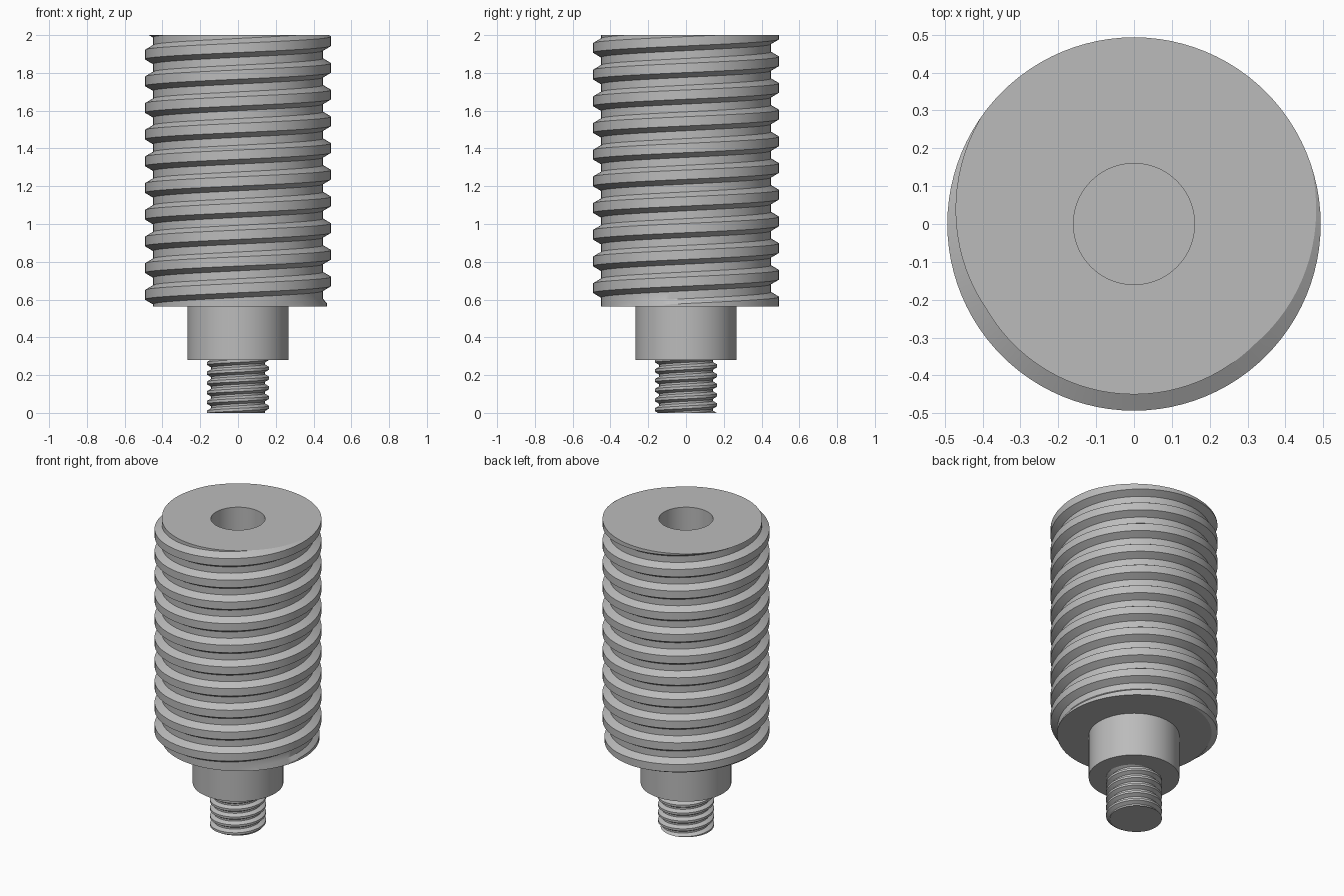
import bpy, bmesh
from math import pi, cos, sin, radians, floor, ceil
from mathutils import Vector

if "Cube" in bpy.data.objects:
    bpy.data.objects.remove(bpy.data.objects["Cube"], do_unlink=True)

steel = bpy.data.materials.new("grey steel")
steel.use_nodes = True
GREY = (0.5, 0.5, 0.5, 1)
steel.diffuse_color = GREY
steel.node_tree.nodes["Principled BSDF"].inputs["Base Color"].default_value = GREY


def finish(bm, name):
    """Turn a bmesh into a shaded, coloured object."""
    bmesh.ops.recalc_face_normals(bm, faces=bm.faces[:])
    mesh = bpy.data.meshes.new(name)
    bm.to_mesh(mesh)
    bm.free()
    obj = bpy.data.objects.new(name, mesh)
    bpy.context.collection.objects.link(obj)
    mesh.materials.append(steel)
    bpy.ops.object.select_all(action='DESELECT')
    obj.select_set(True)
    bpy.context.view_layer.objects.active = obj
    bpy.ops.object.shade_smooth_by_angle(angle=radians(30))
    return obj


def add_bore(bm, radius, top, depth, sides=64):
    """Blind hole wall and floor; the open rim joins the top cap."""
    ring = [[bm.verts.new((radius * cos(2 * pi * i / sides),
                           radius * sin(2 * pi * i / sides), z))
             for i in range(sides)] for z in (top, top - depth)]
    for i in range(sides):
        j = (i + 1) % sides
        bm.faces.new((ring[0][i], ring[0][j], ring[1][j], ring[1][i]))
    bm.faces.new(ring[1])


def threaded_rod(name, root, crest, pitch, z0, z1, phase, crest_w, flank_w,
                 start=None, bore=None, steps=96):
    """Sweep a trapezoid thread along a helix, then trim it flat at both ends.
    phase is the height of one crest centre at angle zero."""
    bm = bmesh.new()
    half, foot = crest_w / 2, crest_w / 2 + flank_w
    section = [(-foot, 0), (-half, 1), (half, 1), (foot, 0), (pitch - foot, 0)]
    first = floor((z0 - phase) / pitch) - 2
    last = ceil((z1 - phase) / pitch) + 2
    previous = None
    for k in range(first * steps, last * steps + 1):
        turn = k / steps
        a = 2 * pi * (k % steps) / steps
        grow = 1
        if start is not None:           # thread fades in at its first turn
            grow = min(1, max(0, (turn - start[0]) / start[1]))
        row = []
        for dz, h in section:
            r = root + (crest - root) * h * grow
            row.append(bm.verts.new((r * cos(a), r * sin(a), phase + pitch * turn + dz)))
        if previous:
            for i in range(len(section) - 1):
                bm.faces.new((previous[i], row[i], row[i + 1], previous[i + 1]))
        previous = row
    bmesh.ops.remove_doubles(bm, verts=bm.verts[:], dist=1e-5)

    # Trim the ends
    for z, n in ((z0, -1), (z1, 1)):
        bmesh.ops.bisect_plane(bm, geom=bm.verts[:] + bm.edges[:] + bm.faces[:],
                               dist=1e-6, plane_co=(0, 0, z), plane_no=(0, 0, n),
                               clear_outer=True)
    if bore:
        add_bore(bm, bore[0], z1, bore[1])

    # Flat caps
    for z, n in ((z0, -1), (z1, 1)):
        rim = [e for e in bm.edges if e.is_boundary
               and all(abs(v.co.z - z) < 1e-4 for v in e.verts)]
        bmesh.ops.triangle_fill(bm, edges=rim, use_beauty=True,
                                use_dissolve=False, normal=Vector((0, 0, n)))
    return finish(bm, name)


# Large threaded body with a blind hole in its top
PITCH = 0.1413
threaded_rod("threaded_body", 0.45, 0.493, PITCH, 0.564, 2.0,
             phase=2 - PITCH * 82.5 / 360, crest_w=0.049, flank_w=0.0255,
             start=(-10.16, 0.35), bore=(0.16, 0.4))

# Plain collar
bm = bmesh.new()
bmesh.ops.create_cone(bm, cap_ends=True, segments=64, radius1=0.268,
                      radius2=0.268, depth=0.316)
bmesh.ops.translate(bm, verts=bm.verts[:], vec=(0, 0, 0.28 + 0.158))
finish(bm, "collar")

# Small threaded stud
threaded_rod("threaded_stud", 0.142, 0.165, 0.0515, 0.0, 0.3,
             phase=0.03, crest_w=0.014, flank_w=0.0135, steps=64)
